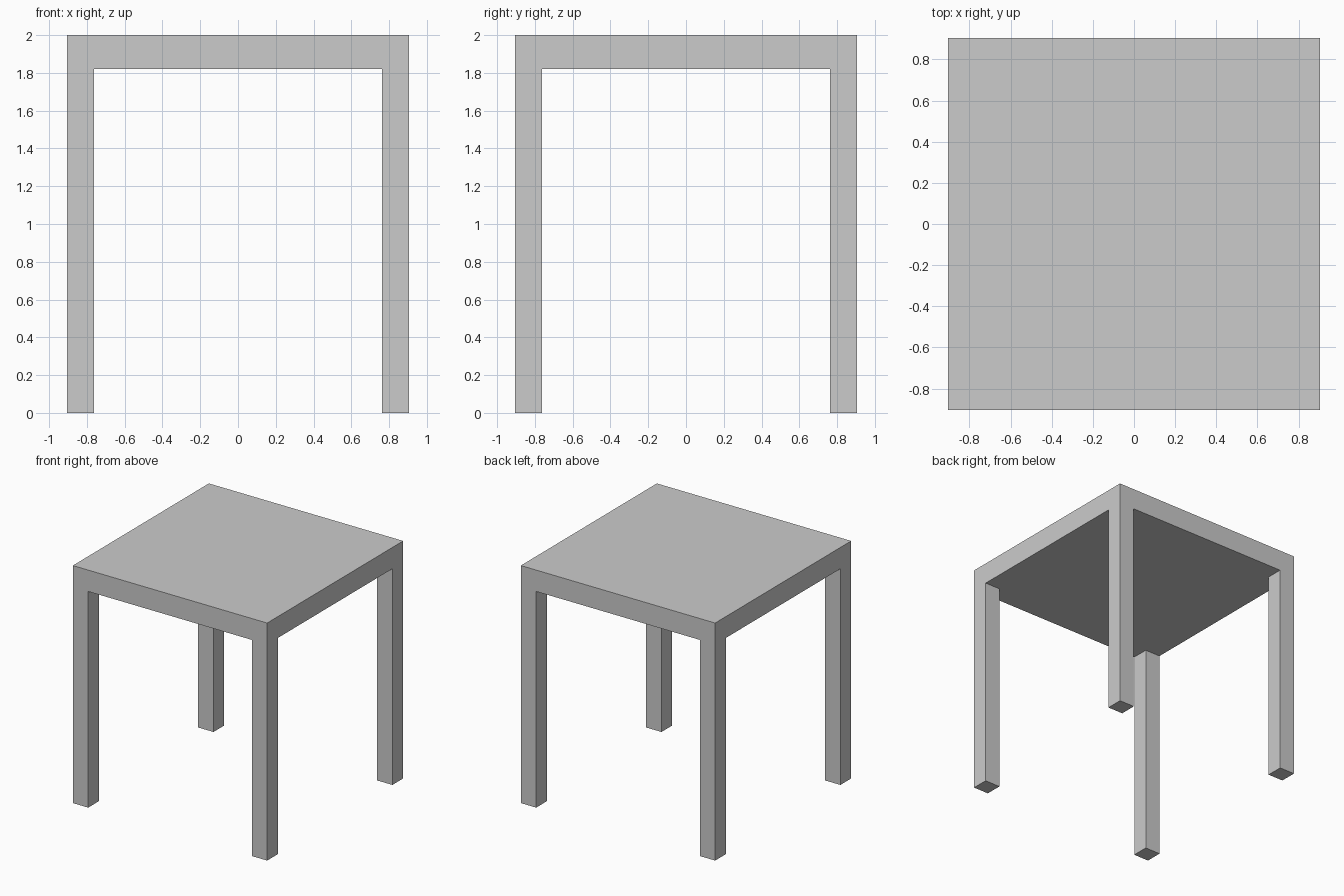
import bpy, bmesh
from mathutils import Matrix, Vector

if "Cube" in bpy.data.objects:
    bpy.data.objects.remove(bpy.data.objects["Cube"])

HALF = 0.905      # half width of the square top
INNER = 0.762     # inner face of the legs
UNDER = 1.82      # underside of the top
HEIGHT = 2.0

bm = bmesh.new()

# Solid square top
thick = HEIGHT - UNDER
bmesh.ops.create_cube(bm, size=1.0, matrix=Matrix.Translation((0, 0, UNDER + thick / 2))
                      @ Matrix.Diagonal((2 * HALF, 2 * HALF, thick, 1)))

# Loop cuts lining up with the inner faces of the legs
for axis in (Vector((1, 0, 0)), Vector((0, 1, 0))):
    for side in (-1, 1):
        bmesh.ops.bisect_plane(bm, geom=bm.verts[:] + bm.edges[:] + bm.faces[:],
                               plane_co=axis * side * INNER, plane_no=axis)

# Four corner legs pulled down from the underside to the floor
bm.normal_update()
corners = []
for f in bm.faces:
    c = f.calc_center_median()
    if f.normal.z < -0.9 and abs(c.x) > INNER and abs(c.y) > INNER:
        corners.append(f)
result = bmesh.ops.extrude_face_region(bm, geom=corners)
for v in result["geom"]:
    if isinstance(v, bmesh.types.BMVert):
        v.co.z = 0.0

bmesh.ops.recalc_face_normals(bm, faces=bm.faces[:])
mesh = bpy.data.meshes.new("table")
bm.to_mesh(mesh)
bm.free()
bpy.context.collection.objects.link(bpy.data.objects.new("table_top_with_legs", mesh))
